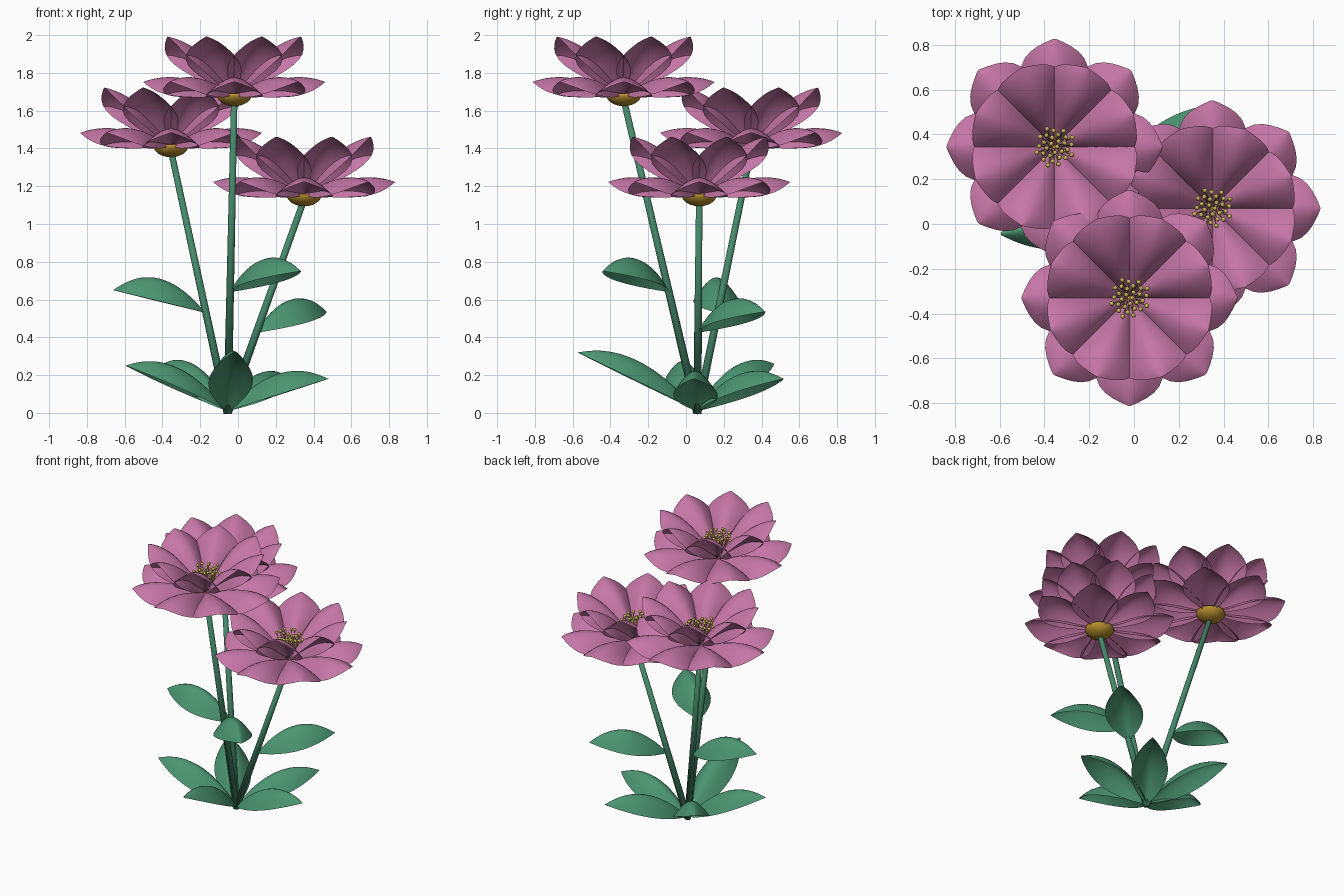
import bpy, bmesh, math, random
from mathutils import Vector, Matrix

random.seed(4)
cube = bpy.data.objects.get("Cube")
if cube:
    bpy.data.objects.remove(cube, do_unlink=True)


def material(name, rgb):
    m = bpy.data.materials.new(name)
    m.use_nodes = True
    m.diffuse_color = (*rgb, 1)
    m.node_tree.nodes["Principled BSDF"].inputs["Base Color"].default_value = (*rgb, 1)
    return m


PINK = material("petal pink", (0.56, 0.18, 0.38))
GREEN = material("leaf green", (0.07, 0.30, 0.165))
STEM = material("stem green", (0.06, 0.25, 0.145))
GOLD = material("receptacle gold", (0.47, 0.27, 0.025))
YELLOW = material("stamen yellow", (0.60, 0.47, 0.10))


def finish(name, bm, mat, subdivide=0):
    mesh = bpy.data.meshes.new(name)
    bm.to_mesh(mesh)
    bm.free()
    mesh.materials.append(mat)
    for p in mesh.polygons:
        p.use_smooth = True
    ob = bpy.data.objects.new(name, mesh)
    bpy.context.collection.objects.link(ob)
    if subdivide:
        ob.modifiers.new("smooth", "SUBSURF").levels = subdivide
        ob.modifiers["smooth"].render_levels = subdivide


def add_blade(bm, rows, matrix, power=1.6, across=6):
    """Strip of quads; each row is (distance, height, half width, droop of the sides)."""
    grid = []
    for r, z, w, droop in rows:
        line = []
        for i in range(across + 1):
            v = 2 * i / across - 1
            line.append(bm.verts.new(matrix @ Vector((r, w * v, z - droop * abs(v) ** power))))
        grid.append(line)
    for a, b in zip(grid, grid[1:]):
        for i in range(across):
            bm.faces.new((a[i], b[i], b[i + 1], a[i + 1]))


def add_rod(bm, start, end, r1, r2, sides):
    d = end - start
    place = Matrix.Translation((start + end) / 2) @ d.to_track_quat("Z", "Y").to_matrix().to_4x4()
    bmesh.ops.create_cone(bm, cap_ends=True, segments=sides, radius1=r1, radius2=r2,
                          depth=d.length, matrix=place)


# one petal, arched along the midrib and drooping at its sides
PETAL = [(0.01, 0, 0.01, 0), (0.12, 0.045, 0.07, 0.065), (0.22, 0.08, 0.125, 0.10),
         (0.32, 0.097, 0.16, 0.112), (0.40, 0.09, 0.14, 0.085),
         (0.45, 0.076, 0.08, 0.04), (0.482, 0.062, 0.006, 0)]


def petal_ring(name, centre, offset, tilt):
    bm = bmesh.new()
    for i in range(8):
        turn = Matrix.Rotation(math.radians(45 * i + offset), 4, "Z")
        lift = Matrix.Rotation(math.radians(-tilt), 4, "Y")
        add_blade(bm, PETAL, Matrix.Translation(centre + Vector((0, 0, 0.06))) @ turn @ lift)
    finish(name, bm, PINK, 1)


def flower(tag, centre):
    petal_ring(tag + "_outer_petals", centre, 0, 0)
    petal_ring(tag + "_inner_petals", centre, 22.5, 31)
    # receptacle: a flat-topped bowl under the petals
    bm = bmesh.new()
    bmesh.ops.create_uvsphere(bm, u_segments=20, v_segments=12, radius=0.095,
                              matrix=Matrix.Diagonal((1, 1, 0.7, 1)))
    for v in bm.verts:
        v.co.z = min(v.co.z, 0)
    bmesh.ops.translate(bm, verts=bm.verts, vec=centre + Vector((0, 0, 0.06)))
    finish(tag + "_receptacle", bm, GOLD)
    # stamens spread in a spiral
    bm = bmesh.new()
    for i in range(30):
        a, r = i * 2.39996, 0.09 * math.sqrt((i + 0.5) / 30)
        flat = Vector((math.cos(a), math.sin(a), 0))
        tip = centre + flat * r + Vector((0, 0, 0.215 + random.uniform(-0.025, 0.025)))
        add_rod(bm, centre + flat * r * 0.4 + Vector((0, 0, 0.07)), tip, 0.003, 0.003, 5)
        bmesh.ops.create_icosphere(bm, subdivisions=1, radius=0.012, matrix=Matrix.Translation(tip))
    finish(tag + "_stamens", bm, YELLOW)


def leaf(name, base, angle, length, rise, arch, width):
    """Arched leaf whose sides droop from the midrib."""
    rows = []
    for i in range(11):
        t = i / 10
        hump = arch * 4 * t * (1 - t)
        rows.append((length * t, rise * t + hump, 0.004 + width * math.sin(math.pi * t) ** 0.85, hump))
    bm = bmesh.new()
    add_blade(bm, rows, Matrix.Translation(base) @ Matrix.Rotation(math.radians(angle), 4, "Z"))
    finish(name, bm, GREEN, 1)


# flowers and their stems, all rising from one root point
ROOT = Vector((-0.055, 0.06, 0.0))
HEADS = {"tall": Vector((-0.02, -0.33, 1.63)),
         "middle": Vector((-0.355, 0.345, 1.36)),
         "short": Vector((0.35, 0.07, 1.10))}
STEM_LEAVES = {"tall": (0.64, -43, 0.51, 0.11),
               "middle": (0.53, 182, 0.49, 0.12),
               "short": (0.425, 44, 0.51, 0.11)}
for tag, head in HEADS.items():
    flower(tag, head)
    bm = bmesh.new()
    add_rod(bm, ROOT, head + Vector((0, 0, 0.03)), 0.022, 0.017, 12)
    finish(tag + "_stem", bm, STEM)
    height, angle, length, rise = STEM_LEAVES[tag]
    leaf(tag + "_stem_leaf", ROOT.lerp(head, height / head.z), angle, length, rise, 0.13, 0.12)

# rosette of leaves at the foot
for i, (angle, length, rise) in enumerate([(-87, 0.635, 0.31), (-2, 0.535, 0.17), (54, 0.565, 0.17),
                                           (130, 0.53, 0.25), (191, 0.55, 0.24)]):
    leaf("basal_leaf_%d" % (i + 1), ROOT + Vector((0, 0, 0.01)), angle, length, rise, 0.12, 0.115)
